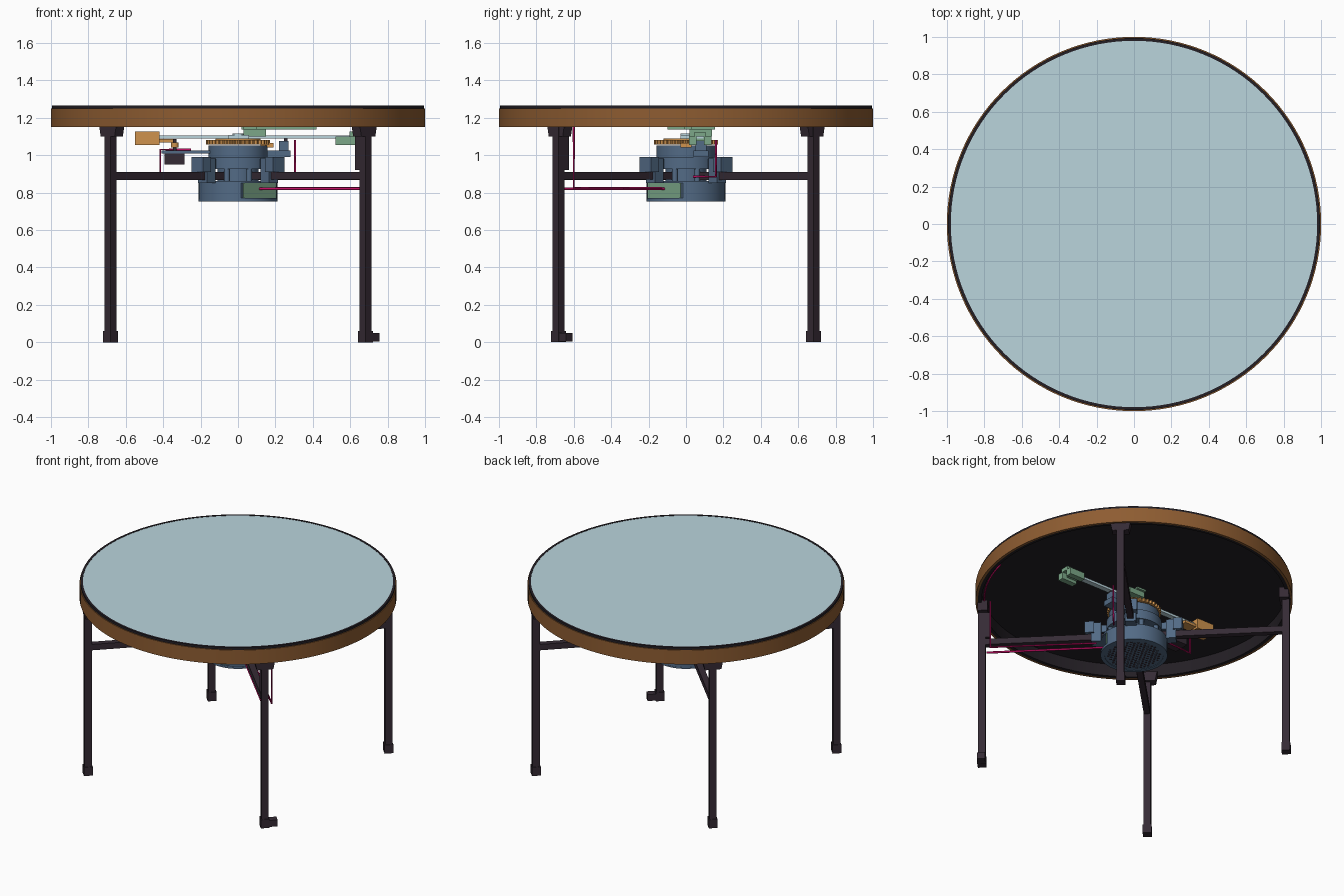
import bpy, bmesh
from math import pi, sin, cos, radians
from mathutils import Matrix, Vector

cube = bpy.data.objects.get("Cube")
if cube:
    bpy.data.objects.remove(cube, do_unlink=True)


def material(name, r, g, b):
    m = bpy.data.materials.new(name)
    m.use_nodes = True
    m.diffuse_color = (r, g, b, 1)
    m.node_tree.nodes["Principled BSDF"].inputs["Base Color"].default_value = (r, g, b, 1)
    return m


WOOD = material("brown wood", .27, .108, .031)
GLASS = material("pale glass", .49, .66, .715)
BLACK = material("black", .017, .0135, .018)
FRAME = material("dark frame", .036, .024, .035)
BLUE = material("slate blue", .085, .145, .235)
GREEN = material("pale green", .20, .39, .25)
ORANGE = material("orange", .62, .29, .075)
RED = material("wire red", .60, .005, .14)


def finish(name, bm, mat, smooth=False):
    bmesh.ops.recalc_face_normals(bm, faces=bm.faces[:])
    me = bpy.data.meshes.new(name)
    bm.to_mesh(me)
    bm.free()
    me.materials.append(mat)
    ob = bpy.data.objects.new(name, me)
    bpy.context.collection.objects.link(ob)
    if smooth:
        bpy.ops.object.select_all(action='DESELECT')
        ob.select_set(True)
        bpy.context.view_layer.objects.active = ob
        bpy.ops.object.shade_smooth_by_angle(angle=radians(35))


def box(name, lo, hi, mat, turn=0, taper=1):
    """Box between two corners, turned about the z axis of the model."""
    bm = bmesh.new()
    bmesh.ops.create_cube(bm, size=1)
    lo, hi = Vector(lo), Vector(hi)
    for v in bm.verts:
        if v.co.z < 0:
            v.co.y *= taper
        v.co = (lo + hi) / 2 + v.co * (hi - lo)
    bmesh.ops.transform(bm, matrix=Matrix.Rotation(turn, 4, 'Z'), verts=bm.verts[:])
    finish(name, bm, mat)


def cyl(name, r, z0, z1, mat, x=0, y=0, n=64, flat=None):
    """Upright cylinder; flat cuts the front left side at that distance from the axis."""
    bm = bmesh.new()
    bmesh.ops.create_cone(bm, cap_ends=True, segments=n, radius1=r, radius2=r, depth=z1 - z0,
                          matrix=Matrix.Translation((x, y, (z0 + z1) / 2)))
    if flat:
        side = Vector((1, -1, 0)).normalized()
        cut = bmesh.ops.bisect_plane(bm, geom=bm.verts[:] + bm.edges[:] + bm.faces[:],
                                     plane_co=side * flat, plane_no=side, clear_outer=True)
        bmesh.ops.holes_fill(bm, edges=[g for g in cut["geom_cut"] if isinstance(g, bmesh.types.BMEdge)])
    finish(name, bm, mat, n > 8)


def ring(name, r0, r1, z0, z1, mat, n=128):
    bm = bmesh.new()
    vs = [bm.verts.new((r, 0, z)) for r, z in ((r0, z0), (r1, z0), (r1, z1), (r0, z1))]
    es = [bm.edges.new((vs[i], vs[(i + 1) % 4])) for i in range(4)]
    bmesh.ops.spin(bm, geom=vs + es, cent=(0, 0, 0), axis=(0, 0, 1), angle=2 * pi, steps=n)
    bmesh.ops.remove_doubles(bm, verts=bm.verts[:], dist=1e-4)
    finish(name, bm, mat, True)


def wire(name, pts, r=.006):
    cu = bpy.data.curves.new(name, 'CURVE')
    cu.dimensions = '3D'
    cu.bevel_depth = r
    cu.bevel_resolution = 1
    sp = cu.splines.new('POLY')
    sp.points.add(len(pts) - 1)
    for p, co in zip(sp.points, pts):
        p.co = (*co, 1)
    cu.materials.append(RED)
    bpy.context.collection.objects.link(bpy.data.objects.new(name, cu))


# Round table top: wooden band, black liner and tray, glass
ring("wood_rim", .985, 1, 1.151, 1.25, WOOD)
ring("rim_liner", .962, .985, 1.152, 1.25, BLACK)
cyl("top_tray", .994, 1.237, 1.261, BLACK, n=128)
ring("top_edge", .979, .994, 1.261, 1.266, BLACK)
cyl("glass_top", .980, 1.258, 1.2645, GLASS, n=128)

# Four legs on the diagonals, with top brackets and feet
R = .963
for i, place in enumerate(("back_left", "back_right", "front_right", "front_left")):
    a = pi / 4 + i * pi / 2
    box("leg_" + place, (R - .023, -.023, .02), (R + .023, .023, 1.16), FRAME, a)
    box("leg_bracket_" + place, (R - .040, -.066, 1.10), (R + .022, .066, 1.165), FRAME, a, .8)
    box("foot_" + place, (R - .028, -.028, 0), (R + .028, .028, .06), FRAME, a)
    # Motor clamps sitting on the cross bars
    box("clamp_outer_" + place, (.25, -.045, .91), (.308, .045, .99), BLUE, a)
    box("clamp_block_" + place, (.205, -.035, .85), (.268, .035, .985), BLUE, a)
    box("clamp_rib_" + place, (.14, -.008, .93), (.22, .008, .98), BLUE, a)
box("foot_plug", (R - .025, .02, .005), (R + .025, .080, .05), FRAME, -pi / 4)
box("leg_controller", (R - .055, -.022, .92), (R - .02, .022, 1.10), FRAME, -pi / 4)
for i in range(2):
    box("cross_bar", (-R, -.02, .868 + i * .001), (R, .02, .909 + i * .001), FRAME, pi / 4 + i * pi / 2)

# Drive base: lower drum with a recessed panel and pierced floor
cyl("drum_floor", .21, .755, .77, BLUE)
cyl("drum_wall", .21, .77, .85, BLUE, flat=.160)
cyl("drum_cover", .21, .85, .862, BLUE)
box("control_panel", (.155, -.124, .77), (.166, .124, .85), GREEN, -pi / 4)
ring("drum_lip", .185, .211, .752, .762, BLUE, 64)
pitch = .026
for row in range(-7, 8):
    for col in range(-7, 8):
        x, y = (col + .5 * (row % 2)) * pitch, row * pitch * .866
        if x * x + y * y < .17 ** 2:
            cyl("floor_hole", .008, .753, .756, FRAME, x, y, 6)

# Standoffs and upper drum
for i in range(8):
    a = (i + .5) * pi / 4
    cyl("standoff", .016, .86, .96, BLUE, .155 * cos(a), .155 * sin(a), 16)
cyl("inner_hub", .11, .86, .96, BLUE)
cyl("upper_drum", .175, .925, .99, BLUE)
cyl("bearing_drum", .158, .99, 1.052, BLUE)

# Toothed turntable
bm = bmesh.new()
teeth = 40
loop = []
for i in range(teeth * 4):
    r = .172 if i % 4 < 2 else .161
    t = 2 * pi * i / (teeth * 4)
    loop.append(bm.verts.new((r * cos(t), r * sin(t), 1.058)))
face = bm.faces.new(loop)
out = bmesh.ops.extrude_face_region(bm, geom=[face])
bmesh.ops.translate(bm, vec=(0, 0, .022),
                    verts=[g for g in out["geom"] if isinstance(g, bmesh.types.BMVert)])
finish("turntable_gear", bm, ORANGE)
cyl("gear_collar", .12, 1.07, 1.089, ORANGE, n=48)
box("gear_stop", (.12, -.03, 1.042), (.19, .03, 1.066), ORANGE)
cyl("centre_post", .03, 1.085, 1.115, GLASS, n=24)

# Sweeping arm with carriage blocks
AY = .075
box("arm_rail", (-.43, AY - .018, 1.088), (.60, AY + .018, 1.104), GLASS)
box("arm_saddle", (-.05, -.03, 1.08), (.06, AY + .03, 1.108), GLASS)
box("arm_end_orange", (-.55, AY - .05, 1.055), (-.42, AY + .05, 1.125), ORANGE)
box("arm_lip_orange", (-.43, AY - .035, 1.068), (-.33, AY + .035, 1.086), ORANGE)
for s in (-1, 1):
    box("arm_fork_green", (.52, AY + s * .04 - .02, 1.055), (.635, AY + s * .04 + .02, 1.10), GREEN)
box("arm_bridge_green", (.52, AY - .03, 1.075), (.60, AY + .03, 1.10), GREEN)
box("arm_cap_green", (.595, AY - .03, 1.10), (.635, AY + .03, 1.125), GREEN)
box("magnet_arm", (.02, -.01, 1.137), (.42, .03, 1.15), GREEN)
box("magnet_cross", (.03, -.10, 1.137), (.10, .155, 1.15), GREEN)
box("magnet_carrier", (.03, .02, 1.10), (.15, .14, 1.137), GREEN)

# Stepper motor hung beside the turntable, and the limit switch
box("stepper_plate", (-.41, -.05, 1.008), (-.14, .05, 1.024), BLUE)
box("stepper_body", (-.392, -.055, .95), (-.285, .055, 1.008), FRAME)
cyl("stepper_pinion", .02, 1.04, 1.068, ORANGE, -.338, 0, 20)
cyl("stepper_shaft", .009, 1.02, 1.085, FRAME, -.338, 0, 12)
box("switch_plate", (.11, .04, .99), (.28, .12, 1.026), BLUE)
box("switch_body", (.22, .05, 1.026), (.27, .11, 1.075), BLUE)
box("switch_tip", (.245, .07, 1.075), (.265, .09, 1.098), FRAME)

# Wiring
wire("power_wire", [(.11, -.11, .82), (.66, -.66, .82)], .007)
wire("light_wire", [(.2, -.13, .825), (.68, -.6, .825), (.68, -.6, 1.16)])
wire("rim_wire", [(.945 * cos(radians(t)), .945 * sin(radians(t)), 1.165) for t in range(-41, -12, 4)])
wire("stepper_wire", [(-.25, .055, 1.03), (-.415, .055, 1.03), (-.415, .055, .90), (-.2, .08, .89)])
wire("switch_wire", [(.305, .16, 1.08), (.305, .16, .885), (.2, .04, .885)])
